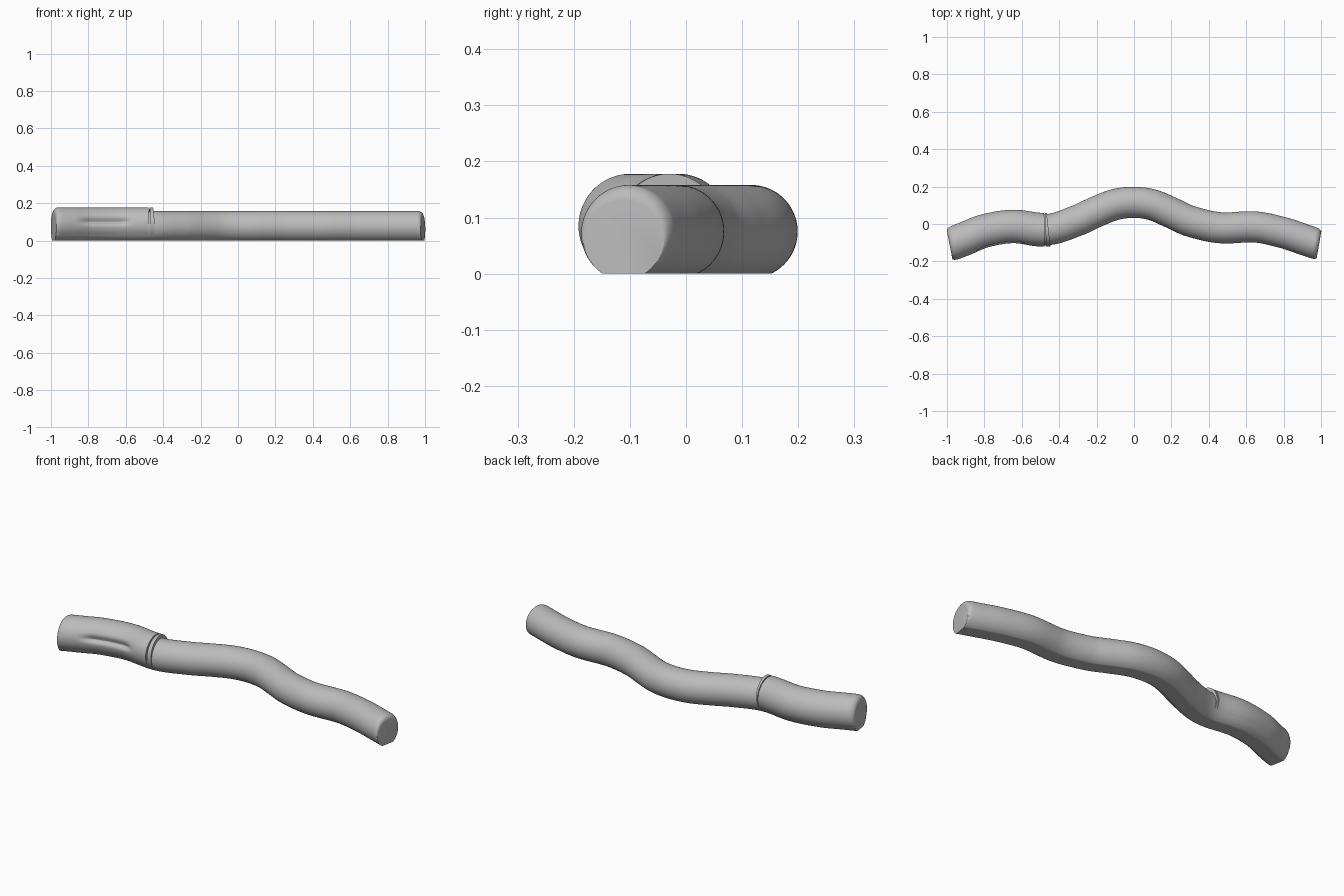
import bpy, bmesh, math

if "Cube" in bpy.data.objects:
    bpy.data.objects.remove(bpy.data.objects["Cube"])

grey = bpy.data.materials.new("plain grey")
grey.use_nodes = True
colour = (0.5, 0.5, 0.5, 1)
grey.diffuse_color = colour
grey.node_tree.nodes["Principled BSDF"].inputs["Base Color"].default_value = colour

# Wavy centre line as (x, y) points
PATH = [(-1, -.116), (-.9, -.077), (-.8, -.038), (-.65, -.014), (-.46, -.03),
        (-.3, .02), (-.2, .066), (-.1, .104), (0, .116), (.1, .102), (.2, .06),
        (.3, .015), (.46, -.02), (.65, -.016), (.8, -.047), (.9, -.08), (1, -.115)]
# Cross-section circles as (centre height, radius)
TUBE, TUBE_END = (.075, .083), (.06, .071)
SLEEVE, SLEEVE_END = (.088, .09), (.075, .076)
SIDES = 128
HUB = .07


def smooth(a, b, t):
    t = min(1, max(0, (t - a) / (b - a)))
    return t * t * (3 - 2 * t)


def knot_slope(i):
    (x0, y0), (x1, y1) = PATH[max(i - 1, 0)], PATH[min(i + 1, len(PATH) - 1)]
    return (y1 - y0) / (x1 - x0)


def centre(x):
    """Hermite interpolation of the centre line."""
    i = max(k for k in range(len(PATH) - 1) if PATH[k][0] <= x or k == 0)
    (x0, y0), (x1, y1) = PATH[i], PATH[i + 1]
    h = x1 - x0
    t = (x - x0) / h
    blend = t * t * (3 - 2 * t)
    return (y0 + (y1 - y0) * blend + h * t * (1 - t) ** 2 * knot_slope(i)
            - h * t * t * (1 - t) * knot_slope(i + 1))


def section(x, circles, dent):
    """Outline round the union of circles, cut flat at the ground."""
    slope = (centre(x + .004) - centre(x - .004)) / .008 if abs(x) < .99 else math.copysign(.35, -x)
    slope *= 1 - .5 * smooth(.9, .98, abs(x))
    length = math.hypot(1, slope)
    points = []
    for k in range(SIDES):
        a = math.tau * k / SIDES
        c, s = math.cos(a), math.sin(a)
        r = 0
        for z, radius in circles:
            d = z - HUB
            r = max(r, d * s + math.sqrt(radius ** 2 - (d * c) ** 2))
        if HUB + r * s < 0:
            r = -HUB / s
        # Finger groove along the front of the handle
        if dent:
            window = smooth(-.91, -.82, x) * (1 - smooth(-.62, -.54, x))
            r -= .017 * window * math.exp(-((a - math.pi + .38) / .17) ** 2)
        w = r * c
        points.append((x - slope / length * w, centre(x) + w / length, HUB + r * s))
    return points


def sweep(name, stations, dent=False):
    bm = bmesh.new()
    rings = [[bm.verts.new(p) for p in section(x, circles, dent)] for x, circles in stations]
    for a, b in zip(rings, rings[1:]):
        for k in range(SIDES):
            j = (k + 1) % SIDES
            bm.faces.new((a[k], a[j], b[j], b[k]))
    bm.faces.new(rings[0])
    bm.faces.new(rings[-1])
    bmesh.ops.recalc_face_normals(bm, faces=bm.faces)
    mesh = bpy.data.meshes.new(name)
    bm.to_mesh(mesh)
    bm.free()
    mesh.materials.append(grey)
    obj = bpy.data.objects.new(name, mesh)
    bpy.context.collection.objects.link(obj)
    bpy.ops.object.select_all(action='DESELECT')
    obj.select_set(True)
    bpy.context.view_layer.objects.active = obj
    bpy.ops.object.shade_smooth_by_angle(angle=math.radians(22))


def spread(x0, x1, circles, step=.01):
    n = max(1, round((x1 - x0) / step))
    return [(x0 + (x1 - x0) * i / n, circles) for i in range(n + 1)]


def fillet(x0, x1, pairs, steps=8):
    """Quarter-round from the full section to the smaller end section."""
    result = []
    for i in range(1, steps + 1):
        t = math.pi / 2 * i / steps
        f = 1 - math.cos(t)
        circles = [(p[0] + (q[0] - p[0]) * f, p[1] + (q[1] - p[1]) * f) for p, q in pairs]
        result.append((x0 + (x1 - x0) * math.sin(t), circles))
    return result


# Long wavy tube with a rounded end
sweep("wavy_tube", spread(-.484, .962, [TUBE]) + fillet(.962, .989, [(TUBE, TUBE_END)]))

# Thicker handle with rounded end and finger groove
end = fillet(-.957, -.986, [(SLEEVE, SLEEVE_END), (TUBE, TUBE_END)])
sweep("handle", end[::-1] + spread(-.957, -.479, [SLEEVE, TUBE]), dent=True)

# Narrow collar beyond the groove
sweep("collar_ring", spread(-.473, -.457, [SLEEVE]))
